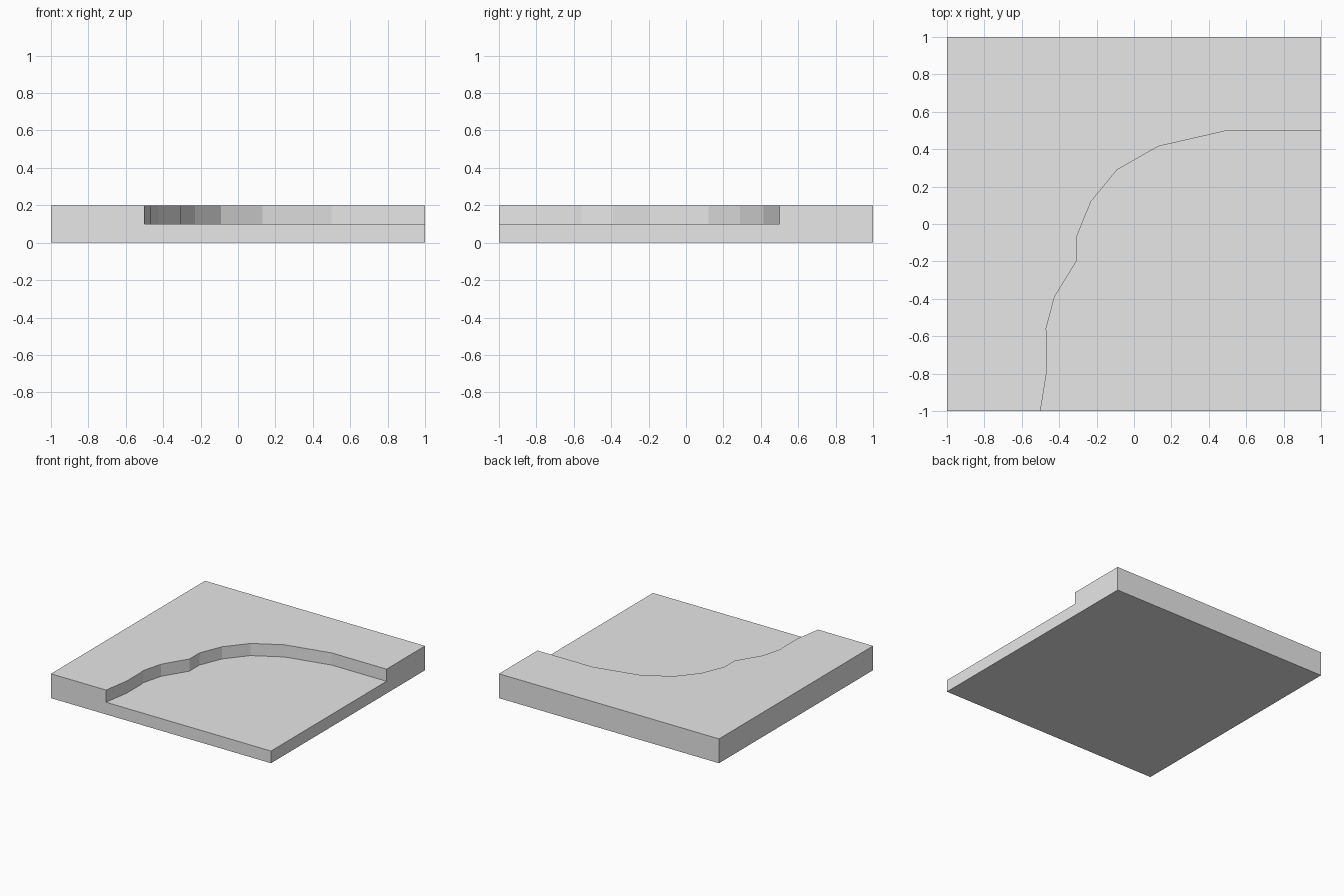
import bpy
import bmesh

cube = bpy.data.objects.get("Cube")
if cube:
    bpy.data.objects.remove(cube, do_unlink=True)

FLOOR, TOP = 0.1, 0.2

# Plain grey material
grey = bpy.data.materials.new("plain_grey")
grey.use_nodes = True
colour = (0.8, 0.8, 0.8, 1)
grey.diffuse_color = colour
grey.node_tree.nodes["Principled BSDF"].inputs["Base Color"].default_value = colour

# Bank line, from the front edge round to the left edge
bank = [(-0.5, -1), (-0.465, -0.78), (-0.465, -0.6), (-0.47, -0.56),
        (-0.425, -0.39), (-0.305, -0.195), (-0.305, -0.065), (-0.23, 0.12),
        (-0.09, 0.29), (0.13, 0.415), (0.5, 0.5), (1, 0.5)]

bm = bmesh.new()


def ring(points, z):
    return [bm.verts.new((x, y, z)) for x, y in points]


base = ring([(-1, -1), (1, -1), (1, 1), (-1, 1)], 0)
low = ring(bank, FLOOR)
high = ring(bank, TOP)
low_corner = ring([(1, -1)], FLOOR)[0]
back_left, back_right, front_right = ring([(1, 1), (-1, 1), (-1, -1)], TOP)

# Sunken floor, raised bank and underside
bm.faces.new(low + [low_corner])
bm.faces.new(high + [back_left, back_right, front_right])
bm.faces.new(base)

# Stepped bank wall
for i in range(len(bank) - 1):
    bm.faces.new((low[i], low[i + 1], high[i + 1], high[i]))

# Outer sides: front and left are stepped, back and right are plain
bm.faces.new((base[0], base[1], low_corner, low[0], high[0], front_right))
bm.faces.new((base[1], base[2], back_left, high[-1], low[-1], low_corner))
bm.faces.new((base[2], base[3], back_right, back_left))
bm.faces.new((base[3], base[0], front_right, back_right))
bmesh.ops.recalc_face_normals(bm, faces=bm.faces)

mesh = bpy.data.meshes.new("bank_corner_tile")
bm.to_mesh(mesh)
bm.free()
mesh.materials.append(grey)
tile = bpy.data.objects.new("bank_corner_tile", mesh)
bpy.context.collection.objects.link(tile)
